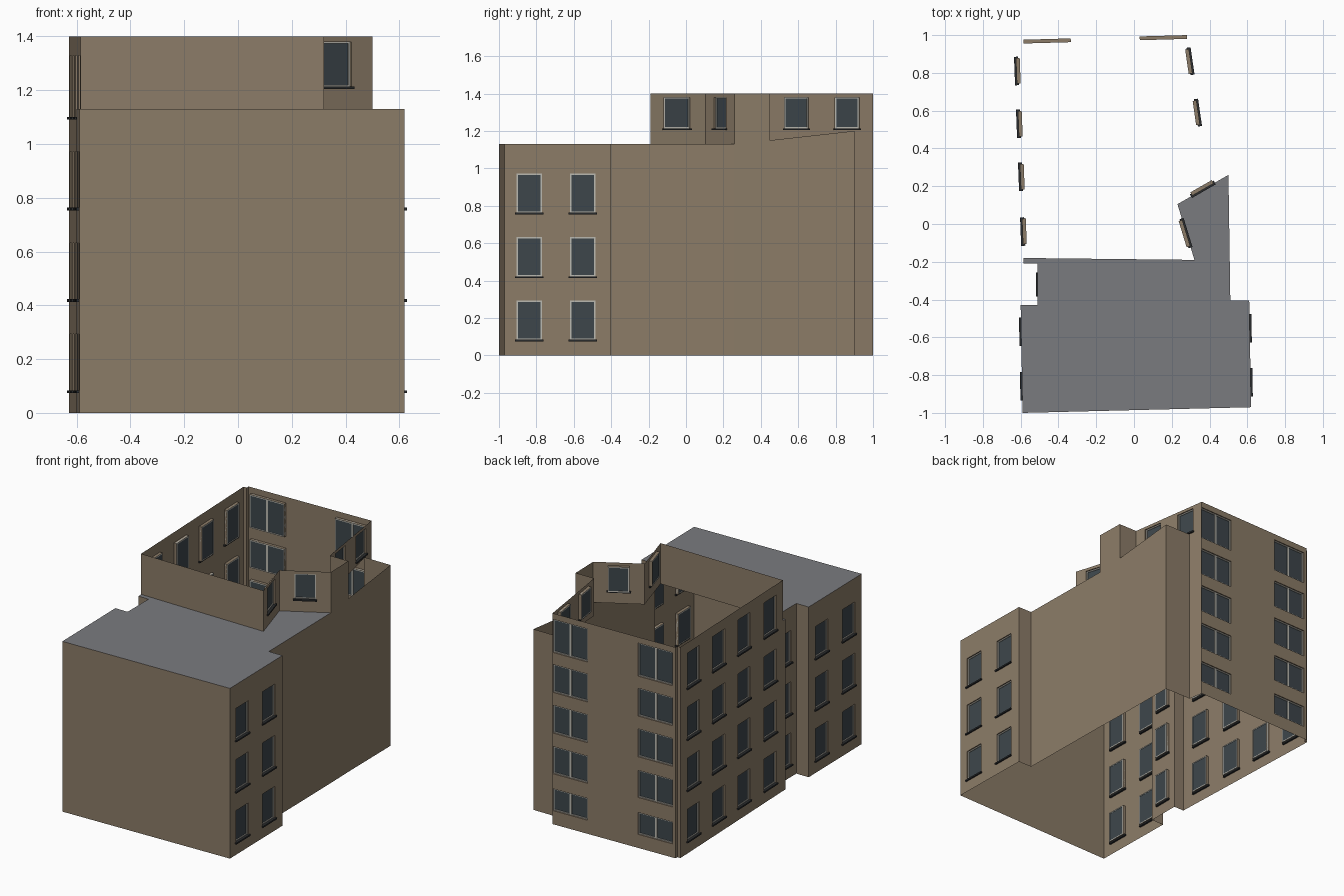
import bpy, bmesh
from mathutils import Vector

cube = bpy.data.objects.get("Cube")
if cube:
    bpy.data.objects.remove(cube, do_unlink=True)


def material(name, rgb):
    m = bpy.data.materials.new(name)
    m.use_nodes = True
    m.diffuse_color = (*rgb, 1)
    m.node_tree.nodes["Principled BSDF"].inputs["Base Color"].default_value = (*rgb, 1)
    return m


BROWN = material("brown_render", (0.262, 0.202, 0.138))
GREY = material("grey_roof", (0.195, 0.198, 0.212))
GLASS = material("dark_glass", (0.047, 0.061, 0.07))
PALE = material("pale_frame", (0.5, 0.49, 0.44))
DARK = material("dark_sill", (0.022, 0.024, 0.026))

EAVE, TOP = 1.13, 1.4
DEPTH = 0.02


def finish(name, bm, mat):
    me = bpy.data.meshes.new(name)
    bm.to_mesh(me)
    bm.free()
    me.materials.append(mat)
    bpy.context.collection.objects.link(bpy.data.objects.new(name, me))


def face(bm, pts):
    bm.faces.new([bm.verts.new(p) for p in pts])


def box(bm, at, u0, u1, d0, d1, z0, z1):
    v = [bm.verts.new(at(u, d, z)) for z in (z0, z1)
         for u, d in ((u0, d0), (u1, d0), (u1, d1), (u0, d1))]
    for f in ((3, 2, 1, 0), (4, 5, 6, 7), (0, 1, 5, 4), (1, 2, 6, 5), (2, 3, 7, 6), (3, 0, 4, 7)):
        bm.faces.new([v[i] for i in f])


def wall(name, p, q, z0=(0, 0), z1=(EAVE, EAVE), cols=(), rows=(), axis=1,
         width=0.135, sills=True, double=False):
    """Sheet wall from p to q, outside on the right, with recessed windows.
    cols are window centres along the given world axis; rows are (bottom, top)."""
    p, q = Vector(p), Vector(q)
    length = (q - p).length
    run = (q - p) / length
    out = Vector((run.y, -run.x))

    def at(u, d, z):
        a = p + run * u - out * d
        return (a.x, a.y, z)

    def mix(pair, u):
        return pair[0] + (pair[1] - pair[0]) * u / length

    centres = sorted((c - p[axis]) / (q[axis] - p[axis]) * length for c in cols)
    us = [0] + [c + s * width / 2 for c in centres for s in (-1, 1)] + [length]
    zs = [z for r in sorted(rows) for z in r]
    bm = bmesh.new()
    frames, glass, ledges = bmesh.new(), bmesh.new(), bmesh.new()
    for i, (a, b) in enumerate(zip(us, us[1:])):
        if i % 2 == 0:
            face(bm, [at(a, 0, mix(z0, a)), at(b, 0, mix(z0, b)),
                      at(b, 0, mix(z1, b)), at(a, 0, mix(z1, a))])
            continue
        # strips of wall between the openings
        la, lb = [mix(z0, a)] + zs + [mix(z1, a)], [mix(z0, b)] + zs + [mix(z1, b)]
        for j in range(0, len(la), 2):
            face(bm, [at(a, 0, la[j]), at(b, 0, lb[j]), at(b, 0, lb[j + 1]), at(a, 0, la[j + 1])])
        for lo, hi in rows:
            # reveals around the opening
            ring = [(a, lo), (b, lo), (b, hi), (a, hi)]
            for k in range(4):
                (ua, za), (ub, zb) = ring[k], ring[(k + 1) % 4]
                face(bm, [at(ua, 0, za), at(ua, DEPTH, za), at(ub, DEPTH, zb), at(ub, 0, zb)])
            # frame, pane and sill
            t, f0, f1 = 0.007, 0.008, DEPTH
            box(frames, at, a, a + t, f0, f1, lo, hi)
            box(frames, at, b - t, b, f0, f1, lo, hi)
            box(frames, at, a, b, f0, f1, lo, lo + t)
            box(frames, at, a, b, f0, f1, hi - t, hi)
            if double:
                m = (a + b) / 2
                box(frames, at, m - t, m + t, f0, f1, lo, hi)
            box(glass, at, a + t, b - t, 0.013, 0.018, lo + t, hi - t)
            if sills:
                box(ledges, at, a - 0.008, b + 0.008, -0.01, 0.012, lo - 0.009, lo + 0.001)
    finish(name, bm, BROWN)
    for part, mesh, mat in (("frames", frames, PALE), ("glass", glass, GLASS), ("sills", ledges, DARK)):
        if mesh.faces:
            finish(f"{name}_{part}", mesh, mat)
        else:
            mesh.free()


# Window rows
side_rows = [(z, z + 0.21) for z in (0.083, 0.422, 0.762)]
west_rows = side_rows + [(1.1, 1.33)]
attic_rows = [(1.213, 1.38)]
back_rows = [(0.09, 0.235), (0.335, 0.515), (0.605, 0.79), (0.875, 1.06), (1.14, 1.36)]
FULL = (TOP, TOP)

# Front block
wall("front_wall", (-0.59, -1), (0.62, -0.97))
wall("front_block_left_wall", (0.62, -0.97), (0.61, -0.405), cols=(-0.838, -0.552), rows=side_rows)
wall("left_step_wall", (0.61, -0.405), (0.51, -0.405))
wall("front_block_right_wall", (-0.60, -0.43), (-0.59, -1), cols=(-0.57, -0.86), rows=side_rows)
wall("recess_front_wall", (-0.51, -0.43), (-0.60, -0.43))
wall("recess_wall", (-0.51, -0.21), (-0.51, -0.43), cols=(-0.32,), rows=side_rows, width=0.11)
wall("recess_back_wall", (-0.585, -0.21), (-0.51, -0.21))
wall("recess_corner_wall", (-0.585, -0.18), (-0.585, -0.21))

# Long blank side wall
wall("left_wall", (0.51, -0.405), (0.50, 0.26))
wall("left_tall_wall", (0.50, 0.26), (0.495, 0.45), z1=FULL)
wall("left_sloped_wall", (0.495, 0.45), (0.49, 0.9), z1=(1.15, 1.2))
wall("left_back_wall", (0.49, 0.9), (0.295, 0.9), z1=(1.2, 1.2))
wall("left_corner_wall", (0.295, 0.9), (0.28, 1.0), z1=(1.2, 1.2))

# Rear block
wall("back_wall", (0.28, 1.0), (-0.605, 0.975), z1=FULL, cols=(0.155, -0.46), rows=back_rows,
     axis=0, width=0.25, sills=False, double=True)
wall("corner_notch_back", (-0.605, 0.975), (-0.605, 0.955), z1=FULL)
wall("corner_notch_side", (-0.605, 0.955), (-0.628, 0.955), z1=FULL)
wall("rear_block_right_wall", (-0.628, 0.955), (-0.585, -0.18), z1=FULL,
     cols=(0.81, 0.53, 0.25, -0.04), rows=west_rows)

# Upper storey walls standing above the roof
up = (EAVE, EAVE)
wall("upper_front_wall", (-0.585, -0.18), (0.32, -0.19), z0=up, z1=FULL)
wall("upper_tilted_wall", (0.32, -0.19), (0.23, 0.105), z0=up, z1=FULL,
     cols=(-0.048,), rows=attic_rows, width=0.145)
wall("upper_diagonal_wall", (0.23, 0.105), (0.50, 0.26), z0=up, z1=FULL,
     cols=(0.365,), rows=attic_rows, axis=0, width=0.13)
wall("upper_return_wall", (0.495, 0.45), (0.36, 0.45), z0=(1.15, 1.15), z1=FULL)
wall("upper_slanted_wall", (0.36, 0.45), (0.28, 1.0), z0=(1.15, 1.2), z1=FULL,
     cols=(0.59, 0.862), rows=attic_rows, width=0.13)

# Flat roof over the front block
roof = bmesh.new()
face(roof, [(x, y, EAVE) for x, y in (
    (-0.59, -1), (0.62, -0.97), (0.61, -0.405), (0.51, -0.405), (0.50, 0.26), (0.23, 0.105),
    (0.32, -0.19), (-0.585, -0.18), (-0.585, -0.21), (-0.51, -0.21), (-0.51, -0.43), (-0.60, -0.43))])
finish("flat_roof", roof, GREY)
